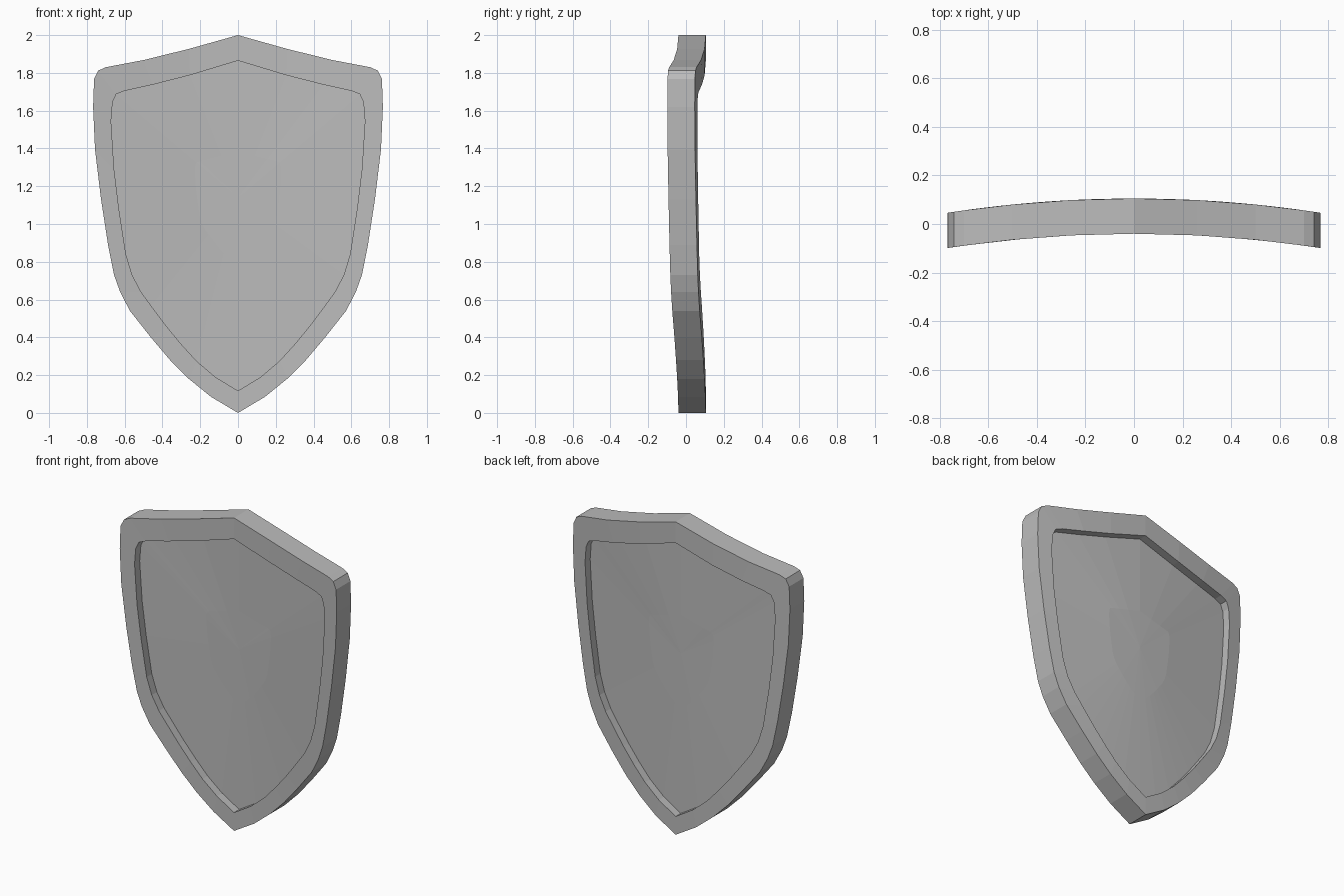
import bpy
import bmesh

cube = bpy.data.objects.get("Cube")
if cube:
    bpy.data.objects.remove(cube, do_unlink=True)

HALF_THICK = 0.0725
RECESS = 0.052
CENTRE_Z = 1.14

# Half outlines (x, z), from top point down to bottom point
outer_half = [(0, 2), (.26, 1.927), (.5, 1.868), (.7, 1.83), (.74, 1.812), (.762, 1.767),
              (.767, 1.62), (.757, 1.395), (.725, 1.13), (.688, .89), (.656, .73),
              (.624, .64), (.572, .54), (.46, .398), (.36, .28), (.26, .18), (.143, .085), (0, 0)]
inner_half = [(0, 1.865), (.254, 1.788), (.45, 1.738), (.6, 1.705), (.645, 1.687), (.664, 1.645),
              (.672, 1.544), (.656, 1.29), (.63, 1.077), (.593, .838), (.56, .73),
              (.513, .64), (.46, .567), (.38, .46), (.3, .363), (.22, .275), (.12, .19), (0, .117)]


def full_loop(half):
    """Mirror a half outline into a closed loop."""
    return half + [(-x, z) for x, z in half[-2:0:-1]]


def scaled(loop, s):
    """Shrink a loop toward the panel centre."""
    return [(x * s, CENTRE_Z + (z - CENTRE_Z) * s) for x, z in loop]


def bend(x):
    """Middle surface, curved across the width."""
    return 0.0325 - 0.1 * x * x


def add_ring(bm, loop, offset):
    return [bm.verts.new((x, bend(x) + offset, z)) for x, z in loop]


def bridge(bm, a, b):
    n = len(a)
    for i in range(n):
        j = (i + 1) % n
        bm.faces.new((a[i], a[j], b[j], b[i]))


def fan(bm, ring, centre):
    for i, v in enumerate(ring):
        bm.faces.new((v, ring[(i + 1) % len(ring)], centre))


def make_object(name, bm, mat):
    bmesh.ops.recalc_face_normals(bm, faces=bm.faces[:])
    mesh = bpy.data.meshes.new(name)
    bm.to_mesh(mesh)
    bm.free()
    mesh.materials.append(mat)
    obj = bpy.data.objects.new(name, mesh)
    bpy.context.collection.objects.link(obj)
    return obj


grey = bpy.data.materials.new("plain_grey")
grey.use_nodes = True
colour = (0.5, 0.5, 0.5, 1)
grey.diffuse_color = colour
grey.node_tree.nodes["Principled BSDF"].inputs["Base Color"].default_value = colour

outer = full_loop(outer_half)
inner = full_loop(inner_half)

# One closed body: raised rim with a recessed panel on each side
bm = bmesh.new()
rims = []
for side in (-1, 1):
    panel_y = side * (HALF_THICK - RECESS)
    rim_outer = add_ring(bm, outer, side * HALF_THICK)
    rim_inner = add_ring(bm, inner, side * HALF_THICK)
    panel_edge = add_ring(bm, inner, panel_y)
    panel_mid = add_ring(bm, scaled(inner, 0.34), panel_y)
    centre = bm.verts.new((0, bend(0) + panel_y, CENTRE_Z))
    bridge(bm, rim_outer, rim_inner)
    bridge(bm, rim_inner, panel_edge)
    bridge(bm, panel_edge, panel_mid)
    fan(bm, panel_mid, centre)
    rims.append(rim_outer)
bridge(bm, rims[0], rims[1])
make_object("shield_body", bm, grey)
